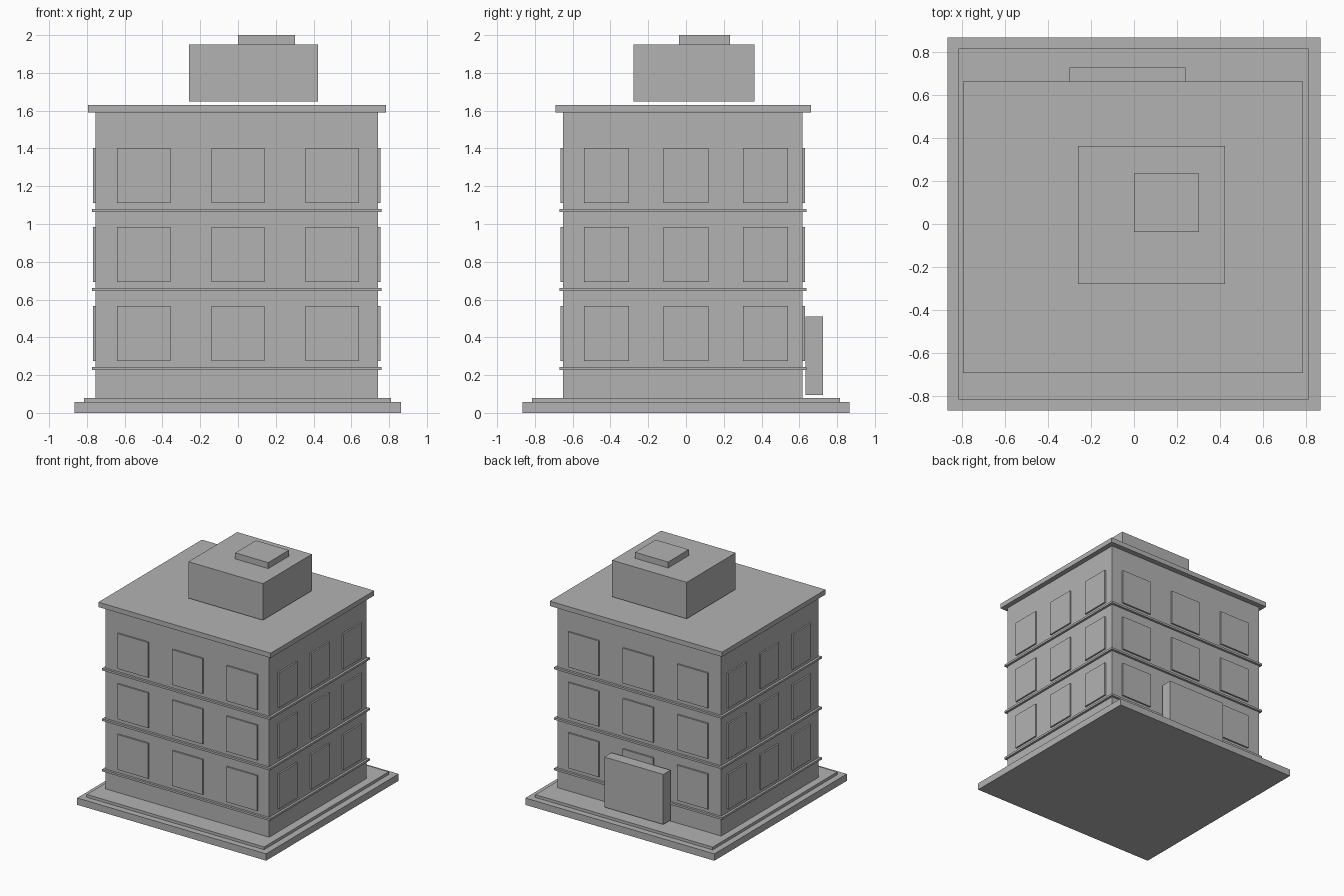
import bpy

cube = bpy.data.objects.get("Cube")
if cube:
    bpy.data.objects.remove(cube, do_unlink=True)

# Single plain grey
GREY = (0.45, 0.45, 0.45, 1.0)
grey = bpy.data.materials.new("plain grey")
grey.use_nodes = True
grey.diffuse_color = GREY
grey.node_tree.nodes["Principled BSDF"].inputs["Base Color"].default_value = GREY


def box(name, x, y, z):
    """Add a box spanning the given (low, high) ranges."""
    spans = (x, y, z)
    bpy.ops.mesh.primitive_cube_add(size=1, location=[(a + b) / 2 for a, b in spans])
    obj = bpy.context.object
    obj.name = name
    obj.scale = [b - a for a, b in spans]
    bpy.ops.object.transform_apply(location=False, rotation=False, scale=True)
    obj.data.materials.append(grey)
    return obj


# Ground slabs
box("base_slab", (-0.866, 0.864), (-0.866, 0.866), (0, 0.057))
box("base_step", (-0.815, 0.81), (-0.815, 0.815), (0.057, 0.08))

# Main block and roof
WALL_X = (-0.755, 0.742)
WALL_Y = (-0.652, 0.618)
box("main_block", WALL_X, WALL_Y, (0.08, 1.59))
box("roof_slab", (-0.794, 0.784), (-0.692, 0.662), (1.59, 1.63))
box("roof_house", (-0.26, 0.423), (-0.278, 0.362), (1.648, 1.95))
box("roof_hatch", (0, 0.302), (-0.036, 0.234), (1.95, 2.0))

# Entrance block at the back
box("entrance_block", (-0.3, 0.24), (0.633, 0.726), (0.095, 0.51))

# Ledges and windows on each floor
FLOOR_HEIGHT = 0.418
PROUD = 0.013
for floor in range(3):
    rise = floor * FLOOR_HEIGHT
    label = f"floor_{floor + 1}"
    box(f"{label}_ledge", (-0.774, 0.761), (-0.671, 0.637), (0.227 + rise, 0.244 + rise))
    z = (0.275 + rise, 0.566 + rise)
    for column in (-1, 0, 1):
        x = (column * 0.499 - 0.141, column * 0.499 + 0.141)
        y = (column * 0.421 - 0.12, column * 0.421 + 0.12)
        box(f"{label}_front_window", x, (WALL_Y[0] - PROUD, WALL_Y[0]), z)
        box(f"{label}_back_window", x, (WALL_Y[1], WALL_Y[1] + PROUD), z)
        box(f"{label}_right_window", (WALL_X[0] - PROUD, WALL_X[0]), y, z)
        box(f"{label}_left_window", (WALL_X[1], WALL_X[1] + PROUD), y, z)
